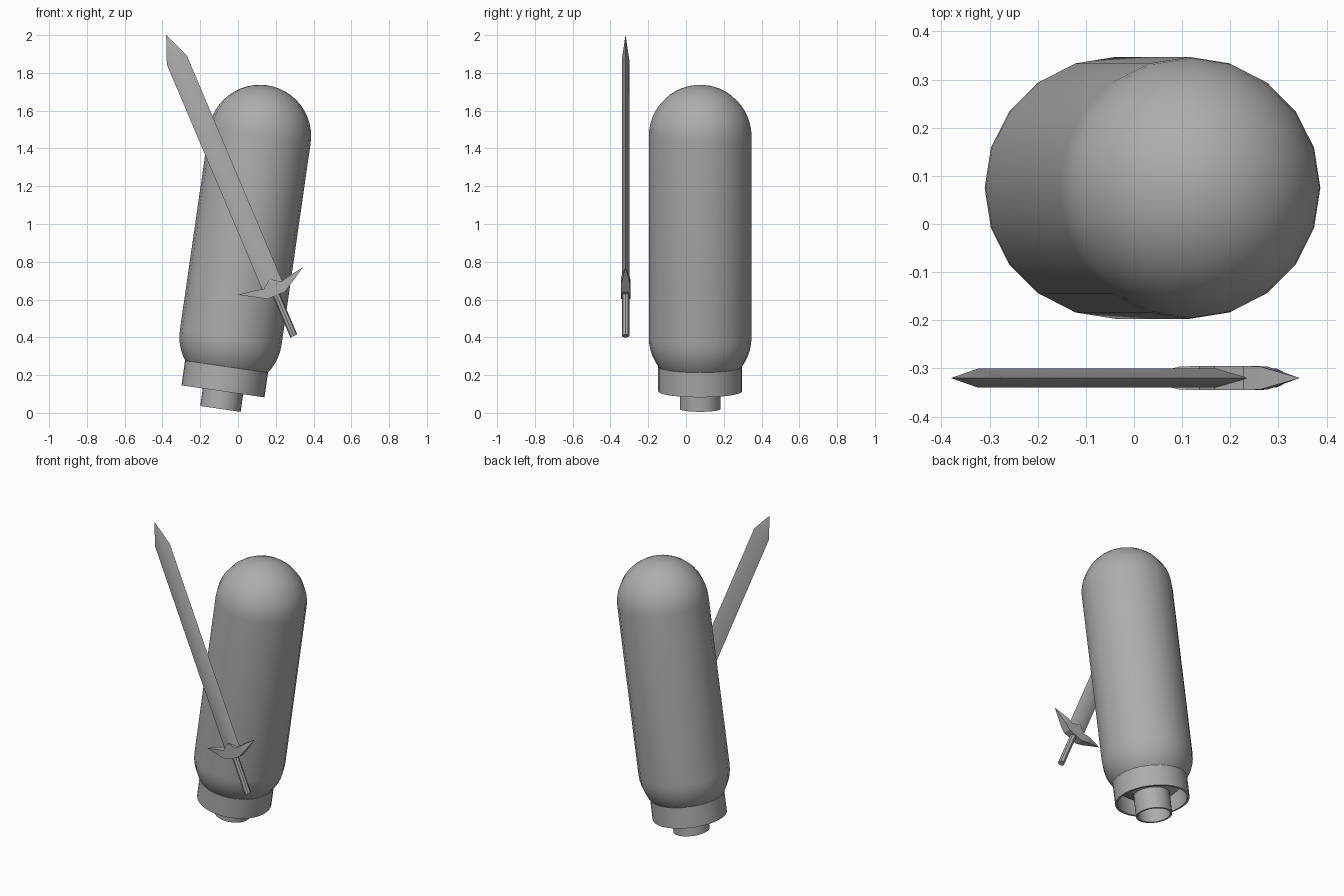
import bpy, bmesh
from math import sin, cos, pi, radians
from mathutils import Matrix, Vector

cube = bpy.data.objects.get("Cube")
if cube:
    bpy.data.objects.remove(cube, do_unlink=True)

grey = bpy.data.materials.new("plain grey")
grey.use_nodes = True
grey.diffuse_color = (0.42, 0.42, 0.42, 1)
grey.node_tree.nodes["Principled BSDF"].inputs["Base Color"].default_value = grey.diffuse_color

# Local frames: z runs along the tank axis and along the sword
TANK = Matrix.Translation((-0.093, 0.075, 0.021)) @ Matrix.Rotation(radians(8.2), 4, 'Y')
SWORD = Matrix.Translation((0.172, -0.32, 0.698)) @ Matrix.Rotation(radians(-22.96), 4, 'Y')


def finish(name, bm, frame, smooth_angle=None):
    bmesh.ops.remove_doubles(bm, verts=bm.verts, dist=1e-5)
    bmesh.ops.recalc_face_normals(bm, faces=bm.faces)
    mesh = bpy.data.meshes.new(name)
    bm.to_mesh(mesh)
    bm.free()
    mesh.materials.append(grey)
    obj = bpy.data.objects.new(name, mesh)
    obj.matrix_world = frame
    bpy.context.collection.objects.link(obj)
    if smooth_angle:
        bpy.ops.object.select_all(action='DESELECT')
        obj.select_set(True)
        bpy.context.view_layer.objects.active = obj
        bpy.ops.object.shade_smooth_by_angle(angle=radians(smooth_angle))
    return obj


def lathe(name, profile, sides, frame, smooth_angle=35, closed=False):
    """Spin a (radius, height) profile around the local z axis."""
    bm = bmesh.new()
    verts = [bm.verts.new((r, 0, h)) for r, h in profile]
    pairs = list(zip(verts, verts[1:])) + ([(verts[-1], verts[0])] if closed else [])
    edges = [bm.edges.new(p) for p in pairs]
    bmesh.ops.spin(bm, geom=verts + edges, cent=(0, 0, 0), axis=(0, 0, 1),
                   angle=2 * pi, steps=sides, use_merge=True)
    return finish(name, bm, frame, smooth_angle)


# Tank body: straight wall with a round dome at each end
R, LOW, HIGH, RINGS = 0.272, 0.384, 1.459, 12
arc = [pi / 2 * i / RINGS for i in range(RINGS + 1)]
bottom = [(R * sin(a), LOW - R * cos(a)) for a in arc]
top = [(R * cos(a), HIGH + R * sin(a)) for a in arc]
lathe("tank_body", bottom + top, 20, TANK)


# Open collar and valve tube under the tank
def tube(name, radius, wall, z0, z1):
    inner = radius - wall
    lathe(name, [(radius, z0), (radius, z1), (inner, z1), (inner, z0)], 32, TANK, closed=True)


tube("base_collar", 0.222, 0.014, 0.094, 0.226)
tube("valve_tube", 0.108, 0.012, 0.0, 0.15)

# Sword blade: diamond section drawn to a point
HALF, THICK, SHOULDER, TIP = 0.058, 0.02, 1.27, 1.416
bm = bmesh.new()
section = [(HALF, 0), (0, THICK), (-HALF, 0), (0, -THICK)]
low = [bm.verts.new((x, y, -0.03)) for x, y in section]
high = [bm.verts.new((x, y, SHOULDER)) for x, y in section]
point = bm.verts.new((0, 0, TIP))
bm.faces.new(low)
for i in range(4):
    j = (i + 1) % 4
    bm.faces.new((low[i], low[j], high[j], high[i]))
    bm.faces.new((high[i], high[j], point))
finish("sword_blade", bm, SWORD, 60)

# Sword guard: pointed wings, columns of (offset, top, bottom, half depth)
half_columns = [(0.05, -0.025, -0.082, 0.025), (0.09, -0.015, -0.058, 0.024)]
columns = [(-s, t, b, d) for s, t, b, d in reversed(half_columns)]
columns += [(0, 0.012, -0.082, 0.025)] + half_columns
bm = bmesh.new()
rings = [[bm.verts.new(p) for p in ((s, -d, b), (s, d, b), (s, d, t), (s, -d, t))]
         for s, t, b, d in columns]
for a, b in zip(rings, rings[1:]):
    for i in range(4):
        j = (i + 1) % 4
        bm.faces.new((a[i], a[j], b[j], b[i]))
for ring, side in ((rings[0], -1), (rings[-1], 1)):
    tip = bm.verts.new((0.187 * side, 0, 0))
    for i in range(4):
        bm.faces.new((ring[i], ring[(i + 1) % 4], tip))
finish("sword_guard", bm, SWORD)

# Sword grip: plain faceted rod
lathe("sword_grip", [(0, -0.316), (0.02, -0.316), (0.02, -0.06), (0, -0.06)], 8, SWORD, None)
